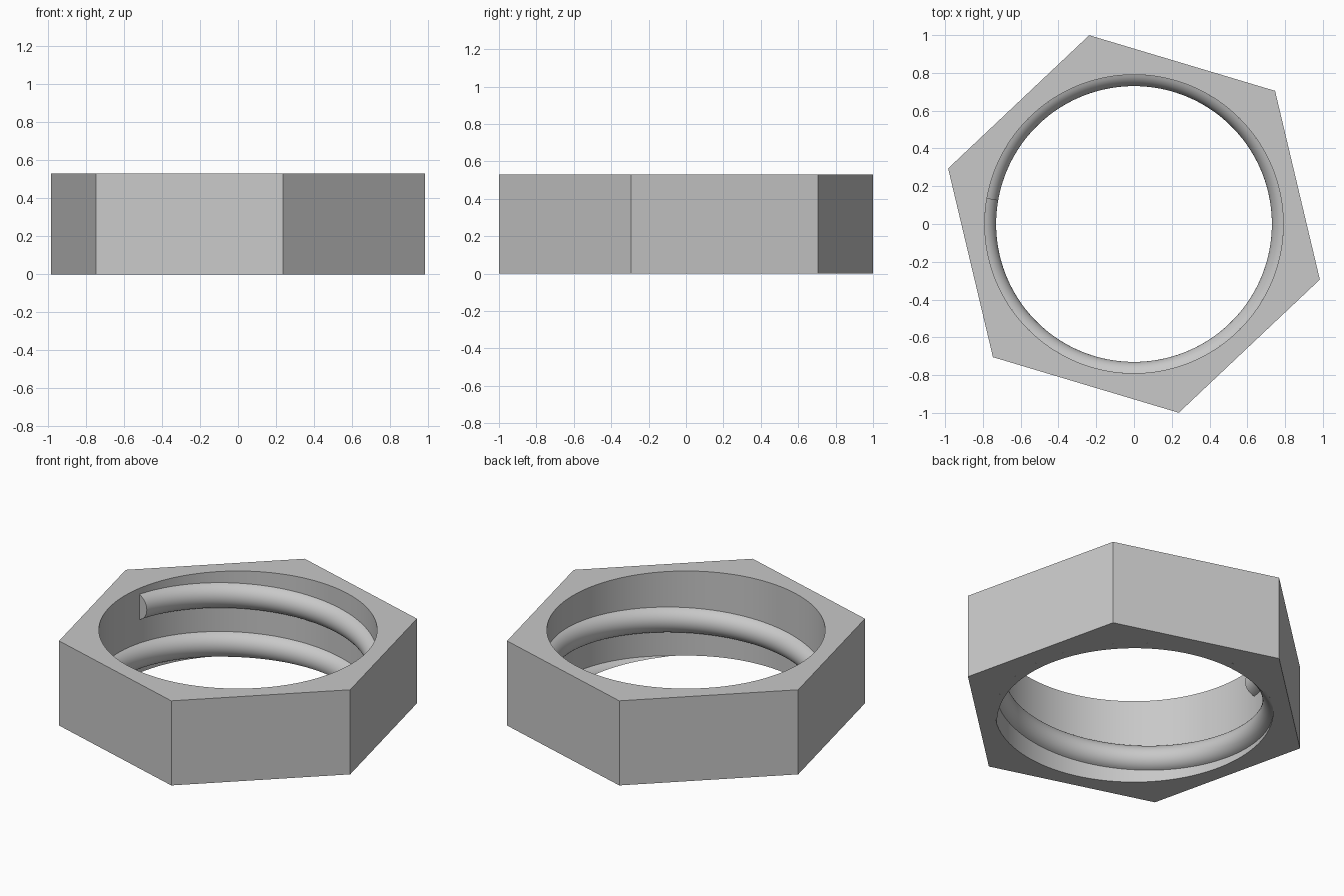
import bpy, bmesh
from math import cos, sin, acos, radians, tau

HEIGHT = 0.53
CORNER_R, CORNER_ANGLE = 1.027, radians(103.35)
BORE_R, CREST_R = 0.79, 0.73
BEAD_R = 0.081                      # radius of the rounded thread section
PITCH = 0.306
TOP_ANGLE, TOP_Z = radians(170.2), 0.414
SEGMENTS = 180

cube = bpy.data.objects.get("Cube")
if cube:
    bpy.data.objects.remove(cube)

grey = bpy.data.materials.new("plain grey")
grey.use_nodes = True
colour = (0.58, 0.58, 0.58, 1)
grey.diffuse_color = colour
grey.node_tree.nodes["Principled BSDF"].inputs["Base Color"].default_value = colour


def finish(name, bm):
    """Turn a bmesh into a smooth-shaded object with sharp edges kept."""
    bmesh.ops.recalc_face_normals(bm, faces=bm.faces)
    mesh = bpy.data.meshes.new(name)
    bm.to_mesh(mesh)
    bm.free()
    mesh.materials.append(grey)
    obj = bpy.data.objects.new(name, mesh)
    bpy.context.collection.objects.link(obj)
    bpy.ops.object.select_all(action="DESELECT")
    obj.select_set(True)
    bpy.context.view_layer.objects.active = obj
    bpy.ops.object.shade_smooth_by_angle(angle=radians(30))
    return obj


def loop_edges(bm, radius, count):
    """Closed regular polygon of edges on the ground."""
    verts = [bm.verts.new((radius * cos(CORNER_ANGLE + tau * i / count),
                           radius * sin(CORNER_ANGLE + tau * i / count), 0))
             for i in range(count)]
    return [bm.edges.new((verts[i - 1], verts[i])) for i in range(count)]


# Hexagonal body with a round bore
bm = bmesh.new()
outline = loop_edges(bm, CORNER_R, 6) + loop_edges(bm, BORE_R, SEGMENTS)
bmesh.ops.triangle_fill(bm, edges=outline, use_beauty=True, normal=(0, 0, 1))
extruded = bmesh.ops.extrude_face_region(bm, geom=bm.faces[:])["geom"]
top = [v for v in extruded if isinstance(v, bmesh.types.BMVert)]
bmesh.ops.translate(bm, verts=top, vec=(0, 0, HEIGHT))
finish("hex_body", bm)

# Rounded internal thread, winding down from a blunt upper end
centre_r = CREST_R + BEAD_R
half = acos((centre_r - BORE_R) / BEAD_R)
arc = [half * (2 * i / 16 - 1) for i in range(17)]
section = [(centre_r - BEAD_R * cos(a), BEAD_R * sin(a)) for a in arc]

bm = bmesh.new()
rings = []
for i in range(int(SEGMENTS * 1.75)):
    turn = i / SEGMENTS
    a = TOP_ANGLE - tau * turn
    rings.append([bm.verts.new((r * cos(a), r * sin(a), TOP_Z - PITCH * turn + z))
                  for r, z in section])
for upper, lower in zip(rings, rings[1:]):
    for j in range(len(section)):
        bm.faces.new((upper[j - 1], upper[j], lower[j], lower[j - 1]))
bm.faces.new(rings[0])
bm.faces.new(rings[-1])

# Trim the thread flush with the underside
cut = bmesh.ops.bisect_plane(bm, geom=bm.verts[:] + bm.edges[:] + bm.faces[:],
                             plane_co=(0, 0, 0), plane_no=(0, 0, 1), clear_inner=True)
rim = [e for e in cut["geom_cut"] if isinstance(e, bmesh.types.BMEdge)]
bmesh.ops.triangle_fill(bm, edges=rim, use_beauty=True, normal=(0, 0, -1))
finish("inner_thread", bm)
